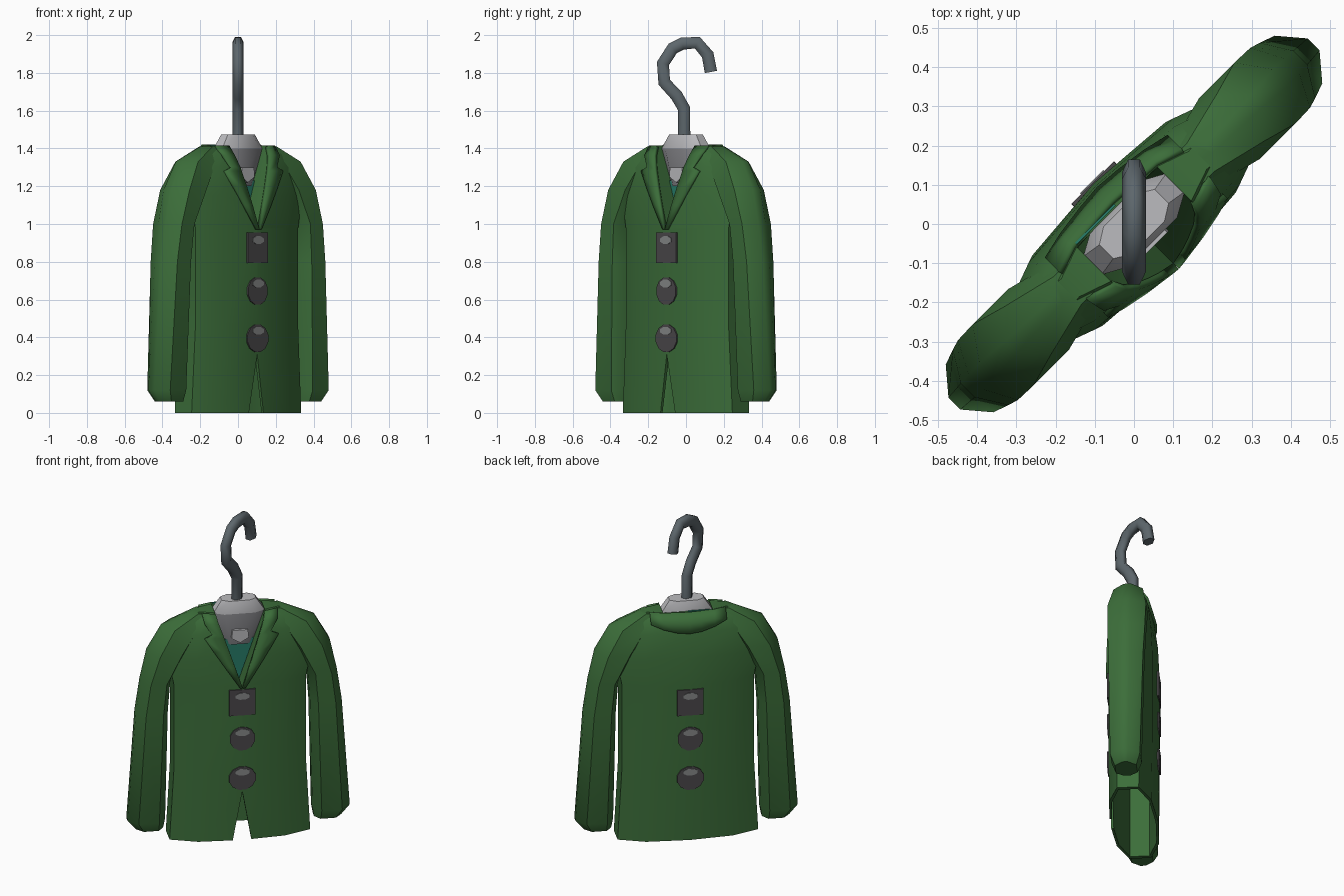
import bpy, bmesh, math
from mathutils import Matrix

cube = bpy.data.objects.get("Cube")
if cube:
    bpy.data.objects.remove(cube, do_unlink=True)


def material(name, r, g, b):
    m = bpy.data.materials.new(name)
    m.use_nodes = True
    m.diffuse_color = (r, g, b, 1)
    for n in m.node_tree.nodes:
        if n.type == 'BSDF_PRINCIPLED':
            n.inputs["Base Color"].default_value = (r, g, b, 1)
            n.inputs["Roughness"].default_value = 0.7
    return m


green = material("coat green", .045, .155, .042)
teal = material("lining teal", .02, .2, .14)
grey = material("shirt grey", .22, .22, .235)
white = material("collar white", .5, .5, .52)
steel = material("hook steel", .11, .135, .15)
dark = material("button charcoal", .07, .065, .07)
shine = material("button shine", .24, .25, .25)

TURN = math.radians(45)  # the coat hangs diagonally


def finish(name, bm, mats, smooth=True):
    bmesh.ops.recalc_face_normals(bm, faces=bm.faces)
    me = bpy.data.meshes.new(name)
    bm.to_mesh(me)
    bm.free()
    for m in mats:
        me.materials.append(m)
    ob = bpy.data.objects.new(name, me)
    bpy.context.collection.objects.link(ob)
    ob.rotation_euler.z = TURN
    if smooth:
        activate(ob)
        bpy.ops.object.shade_smooth_by_angle(angle=math.radians(40))
    return ob


def activate(ob):
    bpy.ops.object.select_all(action='DESELECT')
    ob.select_set(True)
    bpy.context.view_layer.objects.active = ob


def loft(rings):
    """Closed skin through rings of equal point counts."""
    bm = bmesh.new()
    vs = [[bm.verts.new(p) for p in r] for r in rings]
    n = len(vs[0])
    for a, b in zip(vs, vs[1:]):
        for i in range(n):
            j = (i + 1) % n
            bm.faces.new((a[i], a[j], b[j], b[i]))
    bm.faces.new(vs[0])
    bm.faces.new(vs[-1])
    return bm


def prism(outline, y0, y1):
    return loft([[(x, y, z) for x, z in outline] for y in (y0, y1)])


# Body cross-section as fractions of half width and half depth
QUARTER = [(1, .45), (.62, .87), (0, 1)]
SECTION = (QUARTER + [(-x, y) for x, y in QUARTER[1::-1]]
           + [(-x, -y) for x, y in QUARTER] + [(x, -y) for x, y in QUARTER[1::-1]])
# height, half width, half depth
BODY = [(0, .41, .14), (.45, .385, .146), (.98, .385, .146), (1.15, .42, .138),
        (1.3, .40, .118), (1.37, .33, .098), (1.415, .23, .072)]


def body_ring(z, w, d):
    return [(w * x, d * y, z) for x, y in SECTION]


def depth_at(x, z):
    """Half depth of the coat surface at a point of its front."""
    z = min(max(z, 0), BODY[-1][0])
    for (z0, w0, d0), (z1, w1, d1) in zip(BODY, BODY[1:]):
        if z <= z1:
            t = (z - z0) / (z1 - z0)
            w, d = w0 + t * (w1 - w0), d0 + t * (d1 - d0)
            break
    f = min(abs(x) / w, 1)
    if f < .62:
        return d * (1 - .13 * f / .62)
    return d * (.87 - .42 * (f - .62) / .38)


def cut(ob, cutter):
    mod = ob.modifiers.new("cut", 'BOOLEAN')
    mod.operation, mod.object, mod.solver = 'DIFFERENCE', cutter, 'EXACT'
    activate(ob)
    bpy.ops.object.modifier_apply(modifier="cut")
    bpy.data.objects.remove(cutter, do_unlink=True)


# Coat body with hollow skirt, neck opening and front vent
body = finish("coat_body", loft([body_ring(*r) for r in BODY]), [green], False)
hollow = [body_ring(z, w - .02, .125) for z, w in ((-.1, .41), (.45, .385), (.88, .385))]
neckline = [(0, .97), (.145, 1.4), (.145, 1.6), (-.145, 1.6), (-.145, 1.4)]
vent = [(-.058, -.02), (.058, -.02), (0, .31)]
for tool in (loft(hollow), prism(neckline, -.4, .062), prism(vent, -.4, -.05)):
    cut(body, finish("cutter", tool, [green], False))
activate(body)
bpy.ops.object.shade_smooth_by_angle(angle=math.radians(40))

# Sleeves: height, inner edge, outer edge, half depth
SLEEVE = [(.06, .44, .60, .062), (.12, .43, .648, .086), (.8, .415, .6, .1),
          (1.0, .4, .57, .108), (1.18, .3, .53, .11), (1.33, .2, .445, .085),
          (1.41, .15, .27, .05)]
HEX = [(1, .25), (.5, 1), (-.6, 1), (-1, .3)]
HEX += [(x, -y) for x, y in reversed(HEX)]
for side, name in ((1, "left_sleeve"), (-1, "right_sleeve")):
    rings = [[(side * ((a + b) / 2 + x * (b - a) / 2), y * d, z) for x, y in HEX]
             for z, a, b, d in SLEEVE]
    finish(name, loft(rings), [green])


def patch(name, rows, facing):
    """Strip of cloth laid on the coat surface; facing -1 is front, 1 is back."""
    bm = bmesh.new()
    vs = [[bm.verts.new((x, facing * (depth_at(x, z) + .006), z)) for x, z in r] for r in rows]
    for a, b in zip(vs, vs[1:]):
        for i in range(len(a) - 1):
            bm.faces.new((a[i], a[i + 1], b[i + 1], b[i]))
    ob = finish(name, bm, [green])
    mod = ob.modifiers.new("thickness", 'SOLIDIFY')
    mod.thickness, mod.offset = .02, 0


# Lapels: height, inner edge, outer edge
LAPEL = [(.97, 0, .015), (1.1, .042, .1), (1.2, .075, .165), (1.28, .102, .215),
         (1.3, .108, .17), (1.36, .13, .21), (1.41, .143, .22)]
for side, name in ((1, "left_lapel"), (-1, "right_lapel")):
    patch(name, [[(side * (a + (b - a) * t), z) for t in (0, .5, 1)]
                 for z, a, b in LAPEL], -1)

# Collar round the back of the neck
patch("back_collar", [[(x, 1.3 + 1.2 * x * x + t * (.115 - 1.2 * x * x)) for t in (0, .5, 1)]
                      for x in (-.22, -.15, -.07, 0, .07, .15, .22)], 1)

# Shirt neck, pale above the coat
neck = loft([[(sx * w, sy * d, z) for sx, sy in ((1, .5), (.6, 1), (-.6, 1), (-1, .5),
                                                 (-1, -.5), (-.6, -1), (.6, -1), (1, -.5))]
             for z, w, d in ((1.2, .08, .05), (1.4, .15, .066), (1.475, .1, .05))])
for f in neck.faces:
    f.material_index = int(f.calc_center_median().z > 1.41)
finish("shirt_neck", neck, [grey, white])
finish("shirt_tab", prism([(0, 1.22), (.05, 1.25), (.045, 1.3), (-.045, 1.3), (-.05, 1.25)],
                          -.075, -.04), [white], False)

# Lining inside the neckline
finish("front_lining", prism([(0, .98), (.085, 1.23), (-.085, 1.23)], -.04, -.032), [teal], False)
finish("back_lining", prism([(-.14, 1.3), (0, 1.3), (0, 1.42), (-.14, 1.42)], .066, .073),
       [teal], False)


def plate(name, x, z, rx, rz, sides, facing, lift, mat):
    bm = bmesh.new()
    spin = Matrix.Rotation(math.pi / sides, 4, 'Z')
    place = (Matrix.Translation((x, facing * (.145 + lift), z))
             @ Matrix.Diagonal((rx, 1, rz, 1)) @ Matrix.Rotation(math.pi / 2, 4, 'X') @ spin)
    bmesh.ops.create_cone(bm, cap_ends=True, segments=sides, radius1=1, radius2=1,
                          depth=.009, matrix=place)
    finish(name, bm, [mat], False)


# Buttons on the front and the back
for facing, where in ((-1, "front"), (1, "back")):
    for i, (z, rx, rz, sides) in enumerate(((.875, .108, .115, 4), (.645, .075, .075, 12),
                                            (.395, .08, .075, 12))):
        plate(f"{where}_button_{i + 1}", 0, z, rx, rz, sides, facing, 0, dark)
        plate(f"{where}_button_shine_{i + 1}", 0, z + .04, .045, .022, 8, facing, .003, shine)

# Hanger hook
PATH = [(-.01, 1.42), (-.01, 1.61), (-.05, 1.68), (-.115, 1.75), (-.122, 1.85),
        (-.07, 1.93), (-.02, 1.955), (.06, 1.96), (.115, 1.895), (.132, 1.805)]
curve = bpy.data.curves.new("hook", 'CURVE')
curve.dimensions = '3D'
curve.bevel_depth = .038
curve.bevel_resolution = 1
curve.use_fill_caps = True
line = curve.splines.new('POLY')
line.points.add(len(PATH) - 1)
for p, (y, z) in zip(line.points, PATH):
    p.co = (0, y, z, 1)
curve.materials.append(steel)
hook = bpy.data.objects.new("hanger_hook", curve)
hook.scale.x = .8
bpy.context.collection.objects.link(hook)
